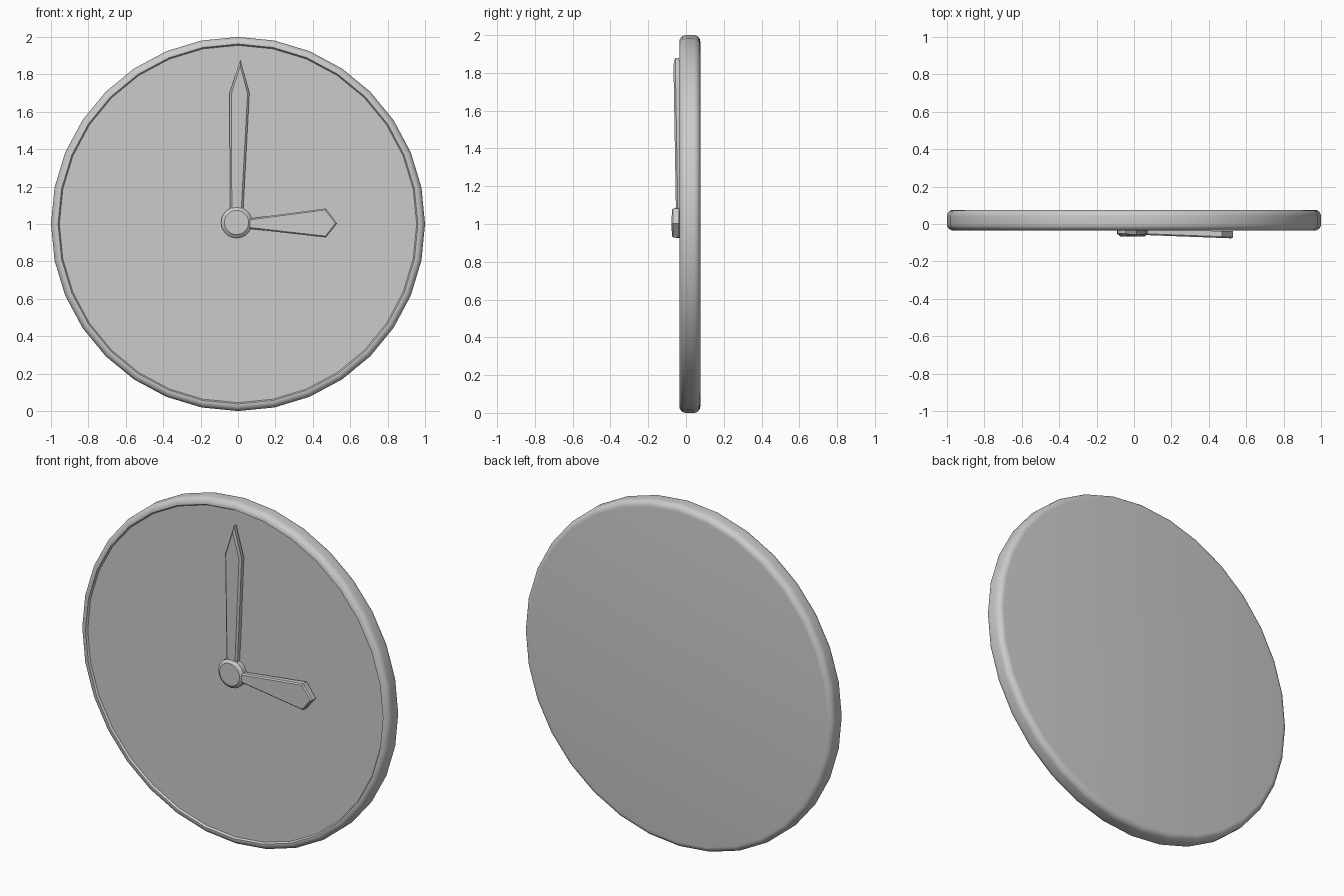
import bpy
import bmesh
import math
from mathutils import Vector

cube = bpy.data.objects.get("Cube")
if cube:
    bpy.data.objects.remove(cube, do_unlink=True)

grey = bpy.data.materials.new("plain grey")
grey.use_nodes = True
colour = (0.6, 0.6, 0.6, 1)
grey.diffuse_color = colour
grey.node_tree.nodes["Principled BSDF"].inputs["Base Color"].default_value = colour


def finish(name, bm, angle):
    bmesh.ops.recalc_face_normals(bm, faces=bm.faces)
    mesh = bpy.data.meshes.new(name)
    bm.to_mesh(mesh)
    bm.free()
    mesh.materials.append(grey)
    obj = bpy.data.objects.new(name, mesh)
    bpy.context.collection.objects.link(obj)
    bpy.ops.object.select_all(action='DESELECT')
    obj.select_set(True)
    bpy.context.view_layer.objects.active = obj
    bpy.ops.object.shade_smooth_by_angle(angle=math.radians(angle))
    return obj


def lathe(name, profile, sides, centre, angle=40):
    """Spin (radius, y) points about the y axis; ends are closed by caps."""
    bm = bmesh.new()
    rings = []
    for r, y in profile:
        rings.append([bm.verts.new((centre[0] + r * math.cos(a), y, centre[1] + r * math.sin(a)))
                      for a in (2 * math.pi * i / sides for i in range(sides))])
    for low, high in zip(rings, rings[1:]):
        for i in range(sides):
            j = (i + 1) % sides
            bm.faces.new((low[i], low[j], high[j], high[i]))
    bm.faces.new(rings[0])
    bm.faces.new(rings[-1])
    return finish(name, bm, angle)


def hand(name, outline, front, back, along, bevel):
    """Extruded outline leaning outwards; front and back give y at root and tip."""
    bm = bmesh.new()
    start, end = along(outline[0]), max(along(p) for p in outline)

    def layer(span):
        return [bm.verts.new((p[0], span[0] + (span[1] - span[0]) * (along(p) - start) / (end - start), p[1]))
                for p in outline]
    near, far = layer(front), layer(back)
    top = bm.faces.new(near)
    bm.faces.new(far)
    for i in range(len(outline)):
        j = (i + 1) % len(outline)
        bm.faces.new((near[i], near[j], far[j], far[i]))
    bmesh.ops.recalc_face_normals(bm, faces=bm.faces)
    bmesh.ops.bevel(bm, geom=list(top.edges), offset=bevel, segments=1,
                    affect='EDGES', clamp_overlap=True)
    return finish(name, bm, 20)


# Rounded rim with a shallow recessed dial and a flat back
corner = 0.035
front_y, back_y = -0.035, 0.076
arc = [math.radians(15 * i) for i in range(7)]
rim = [(0.955, -0.024), (0.962, front_y)]
rim += [(1 - corner + corner * math.sin(a), front_y + corner * (1 - math.cos(a))) for a in arc]
rim += [(1 - corner + corner * math.cos(a), back_y - corner * (1 - math.sin(a))) for a in arc]
lathe("clock_body", rim, 32, (0, 1))

# Centre boss with a chamfered front edge
lathe("centre_hub", [(0.083, -0.02), (0.083, -0.052), (0.065, -0.066)], 20, (-0.008, 1.008), 30)

# Pointed hands, listed from root to tip
hand("minute_hand", [(-0.043, 1.05), (-0.045, 1.7), (0.013, 1.88), (0.061, 1.7), (0.026, 1.05)],
     (-0.053, -0.067), (-0.02, -0.036), lambda p: p[1], 0.01)
hand("hour_hand", [(0.03, 1.025), (0.47, 1.083), (0.53, 1.003), (0.47, 0.928), (0.03, 0.978)],
     (-0.058, -0.077), (-0.03, -0.038), lambda p: p[0], 0.007)
